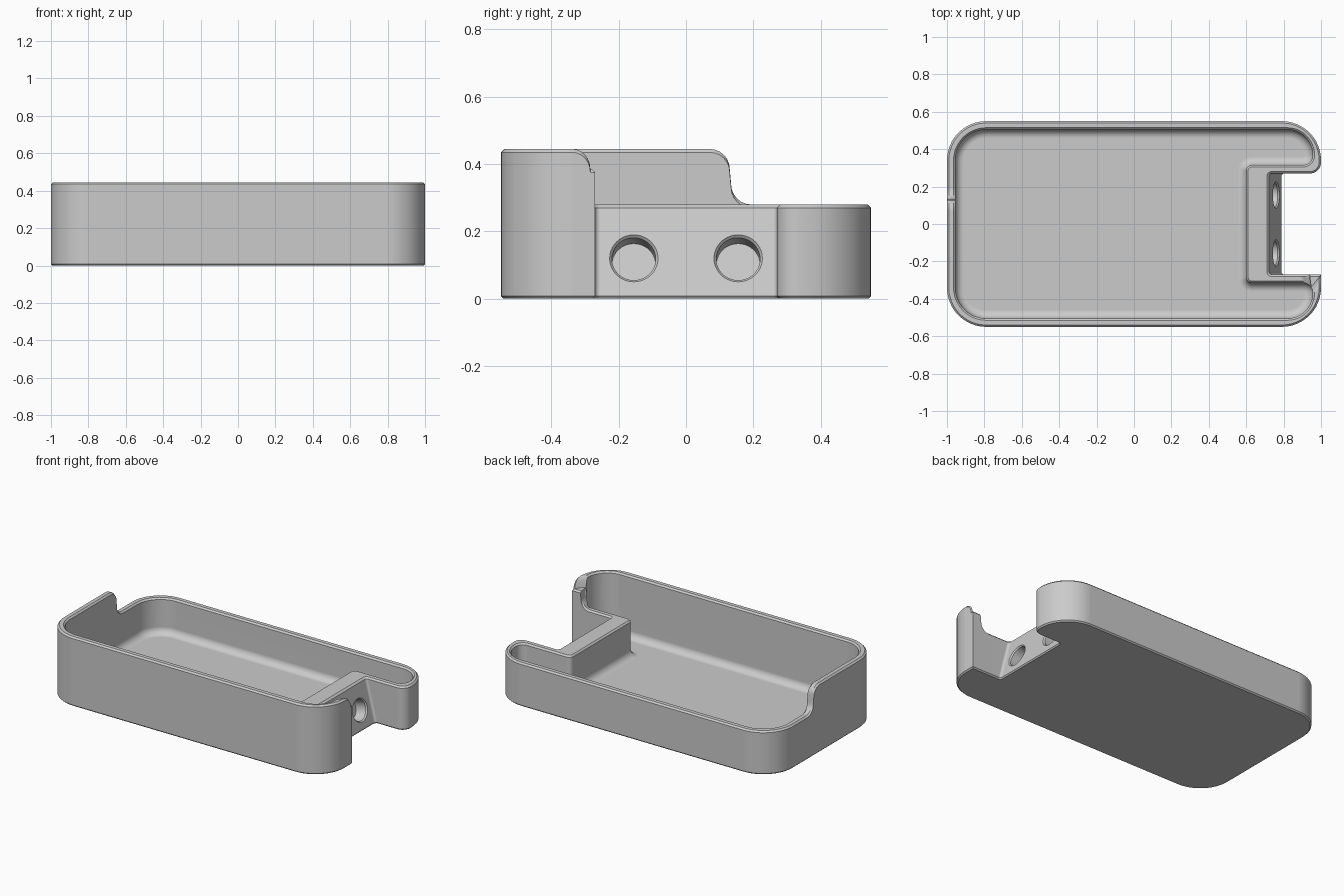
import bpy, bmesh, math
from mathutils import Vector

cube = bpy.data.objects.get("Cube")
if cube:
    bpy.data.objects.remove(cube)

HIGH, LOW, STEP = 0.445, 0.28, 0.06   # tall rim, low rim, radius of the rim step
WALL, EDGE, FLOOR, COVE = 0.045, 0.01, 0.05, 0.045
SLOPE = 0.07                          # lean of the recessed end face

grey = bpy.data.materials.new("matte_grey")
grey.use_nodes = True
grey.diffuse_color = (0.6, 0.6, 0.6, 1)
grey.node_tree.nodes["Principled BSDF"].inputs["Base Color"].default_value = (0.6, 0.6, 0.6, 1)


def fillet(poly, i, r, n):
    """Rounded corner i of a polygon as n points."""
    p = poly[i]
    d1 = (poly[i - 1] - p).normalized()
    d2 = (poly[(i + 1) % len(poly)] - p).normalized()
    half = d1.angle(d2) / 2
    c = p + (d1 + d2).normalized() * r / math.sin(half)
    t = r / math.tan(half)
    v1, v2 = (p + d1 * t - c).normalized(), (p + d2 * t - c).normalized()
    return [c + v1.slerp(v2, k / (n - 1)) * r for k in range(n)]


def inset(pts, d):
    """Mitred inward offset of a counter-clockwise loop."""
    out = []
    for i, p in enumerate(pts):
        e0 = (p - pts[i - 1]).normalized()
        e1 = (pts[(i + 1) % len(pts)] - p).normalized()
        n0, n1 = Vector((-e0.y, e0.x, 0)), Vector((-e1.y, e1.x, 0))
        out.append(p + (n0 + n1) * d / (1 + n0.dot(n1)))
    return out


# S-shaped step of the rim: (distance, height), rounded over then coved
quarter = [math.radians(15 * k) for k in range(7)]
over = [(STEP * math.sin(a), HIGH - STEP * (1 - math.cos(a))) for a in quarter]
cove = [(STEP + 0.004 + STEP * (1 - math.cos(a)), LOW + STEP * (1 - math.sin(a))) for a in quarter]


def corners(x, y, notch_x, notch_y):
    return [Vector(c + (0,)) for c in (
        (-x, -y), (x, -y), (x, -notch_y), (notch_x, -notch_y),
        (notch_x, notch_y), (x, notch_y), (x, y), (-x, y))]


# Matching outer and inner outlines, with a rim height for every point
outer_poly = corners(1, 0.55, 0.72, 0.27)
inner_poly = corners(1 - WALL, 0.55 - WALL, 0.60, 0.27 + WALL)
outer_r = (0.21, 0.21, 0, 0.015, 0.015, 0.06, 0.21, 0.21)
inner_r = (0.165, 0.135, 0.05, 0.03, 0.03, 0.05, 0.135, 0.165)
counts = (13, 13, 0, 5, 5, 9, 13, 13)
outer, inner, rim = [], [], []
for i, n in enumerate(counts):
    if n:
        outer += fillet(outer_poly, i, outer_r[i], n)
        inner += fillet(inner_poly, i, inner_r[i], n)
        rim += [HIGH if i < 2 else LOW] * n
    else:
        # tall tip beside the notch, stepping down along the notch wall
        tip = [Vector((1, -0.338 + d * 0.9, 0)) for d, z in over]
        tip += [outer_poly[i], Vector((0.94, -0.27, 0))]
        tip += [Vector((1 - d, -0.27, 0)) for d, z in cove]
        outer += tip
        inner += fillet(inner_poly, i, inner_r[i], len(tip))
        rim += [z for d, z in over] + [over[-1][1]] * 2 + [z for d, z in cove]
# step in the left-hand end wall
for d, z in reversed(over + cove):
    outer.append(Vector((-1, 0.07 + d, 0)))
    inner.append(Vector((-1 + WALL, 0.07 + d, 0)))
    rim.append(z)


def leaned(heights):
    """Outer outline with the recessed end face sloping outward to the base."""
    out = []
    for p, z in zip(outer, heights):
        recessed = 0 < p.x < 0.8 and abs(p.y) < 0.3
        lean = SLOPE * (1 - min(z, LOW) / LOW) if recessed else 0
        out.append(p + Vector((lean, 0, 0)))
    return out


# Tray shell as a stack of rings from the base, over the rim, to the floor
def level(z):
    return [z] * len(rim)


lip = [z - EDGE for z in rim]
rings = [
    (inset(leaned(level(0)), 0.008), level(0)),
    (leaned(level(0.008)), level(0.008)),
    (leaned(lip), lip),
    (inset(leaned(rim), EDGE), rim),
    (inset(inner, -EDGE), rim),
    (inner, lip),
]
for a in quarter:
    rings.append((inset(inner, COVE * (1 - math.cos(a))),
                  level(FLOOR + COVE * (1 - math.sin(a)))))

bm = bmesh.new()
loops = [[bm.verts.new((p.x, p.y, z)) for p, z in zip(pts, zs)] for pts, zs in rings]
for a, b in zip(loops, loops[1:]):
    for i in range(len(a)):
        j = (i + 1) % len(a)
        bm.faces.new((a[i], a[j], b[j], b[i]))
bm.faces.new(loops[0][::-1])
bm.faces.new(loops[-1])
mesh = bpy.data.meshes.new("tray")
bm.to_mesh(mesh)
bm.free()
mesh.materials.append(grey)
tray = bpy.data.objects.new("tray", mesh)
bpy.context.collection.objects.link(tray)


# Two blind, countersunk holes square to the sloping end face
def hole_cutter(y):
    axis = Vector((LOW, 0, SLOPE)).normalized()
    side, up = Vector((0, 1, 0)), axis.cross(Vector((0, 1, 0)))
    z = 0.12
    centre = Vector((0.72 + SLOPE * (1 - z / LOW), y, z))
    b = bmesh.new()
    stack = []
    for depth, r in ((-0.08, 0.065), (-0.008, 0.065), (0.03, 0.098)):
        stack.append([b.verts.new(centre + axis * depth
                      + (side * math.cos(t) + up * math.sin(t)) * r)
                      for t in (math.tau * k / 40 for k in range(40))])
    for lower, upper in zip(stack, stack[1:]):
        for i in range(40):
            j = (i + 1) % 40
            b.faces.new((lower[i], lower[j], upper[j], upper[i]))
    b.faces.new(stack[0][::-1])
    b.faces.new(stack[-1])
    bmesh.ops.recalc_face_normals(b, faces=b.faces)
    m = bpy.data.meshes.new("hole_cutter")
    b.to_mesh(m)
    b.free()
    m.materials.append(grey)
    ob = bpy.data.objects.new("hole_cutter", m)
    bpy.context.collection.objects.link(ob)
    ob.hide_render = True
    return ob


bpy.ops.object.select_all(action="DESELECT")
bpy.context.view_layer.objects.active = tray
tray.select_set(True)
for y in (-0.155, 0.155):
    cutter = hole_cutter(y)
    cut = tray.modifiers.new("hole", "BOOLEAN")
    cut.operation, cut.solver, cut.object = "DIFFERENCE", "EXACT", cutter
    bpy.ops.object.modifier_apply(modifier=cut.name)
    bpy.data.objects.remove(cutter)

# Smooth curves with crisp edges
bpy.ops.object.shade_smooth_by_angle(angle=math.radians(30))
weighted = tray.modifiers.new("even_shading", "WEIGHTED_NORMAL")
weighted.keep_sharp = True
